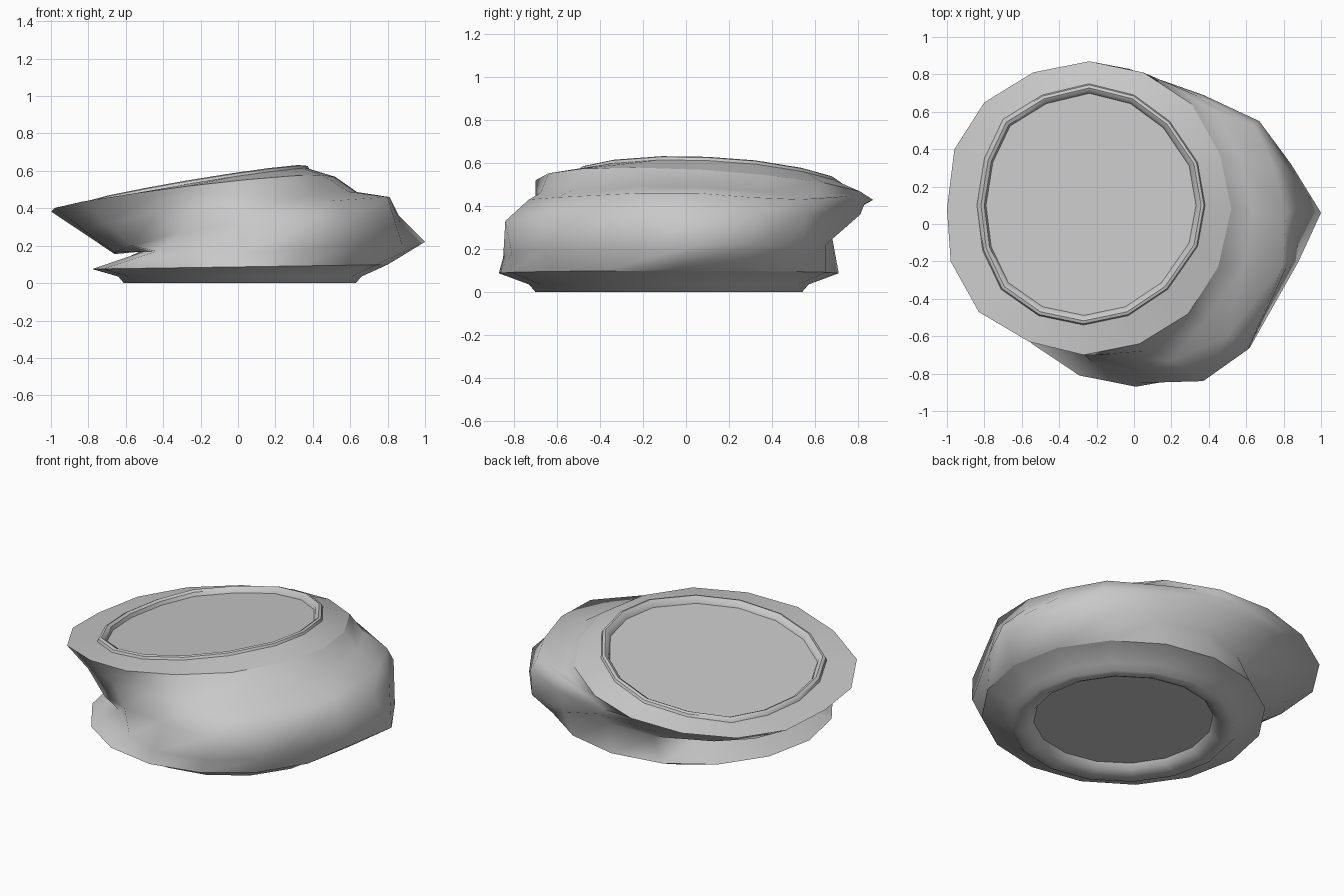
import bpy
import bmesh
import math
from mathutils import Vector

SIDES = 16

default = bpy.data.objects.get("Cube")
if default:
    bpy.data.objects.remove(default, do_unlink=True)

# Single bare metal colour
metal = bpy.data.materials.new("grey_metal")
metal.use_nodes = True
GREY = (0.58, 0.58, 0.58, 1)
metal.diffuse_color = GREY
metal.node_tree.nodes["Principled BSDF"].inputs["Base Color"].default_value = GREY


def tilted_ring(outline, centre, z, slope_x, slope_y=0.0, scale=1.0):
    """Scale a flat outline about its centre and lay it on a tilted plane."""
    ring = []
    for x, y in outline:
        dx, dy = (x - centre[0]) * scale, (y - centre[1]) * scale
        ring.append(Vector((centre[0] + dx, centre[1] + dy,
                            z + slope_x * dx + slope_y * dy)))
    return ring


def dented_ring(*points):
    """Irregular ring of hand-placed points, counter-clockwise from +x."""
    return [Vector(p) for p in points]


def loft(name, rings, cap_first=False, cap_last=False, angle=40):
    """Skin a stack of rings, listed from bottom to top."""
    bm = bmesh.new()
    rows = [[bm.verts.new(p) for p in ring] for ring in rings]
    for low, high in zip(rows, rows[1:]):
        for i in range(SIDES):
            j = (i + 1) % SIDES
            bm.faces.new((low[i], low[j], high[j], high[i]))
    if cap_first:
        bm.faces.new(rows[0][::-1])
    if cap_last:
        bm.faces.new(rows[-1])
    mesh = bpy.data.meshes.new(name)
    bm.to_mesh(mesh)
    bm.free()
    obj = bpy.data.objects.new(name, mesh)
    bpy.context.collection.objects.link(obj)
    mesh.materials.append(metal)
    bpy.ops.object.select_all(action="DESELECT")
    obj.select_set(True)
    bpy.context.view_layer.objects.active = obj
    bpy.ops.object.shade_smooth_by_angle(angle=math.radians(angle))
    return obj


# Base: recessed disc, rounded foot and sloping shoulder
BASE_CENTRE = (0.01, -0.08)
circle = [(BASE_CENTRE[0] + math.cos(math.tau * i / SIDES),
           BASE_CENTRE[1] + math.sin(math.tau * i / SIDES)) for i in range(SIDES)]


def base_ring(radius, z, tilt=0.0):
    return tilted_ring(circle, BASE_CENTRE, z, tilt, scale=radius)


base_edge = base_ring(0.79, 0.087, 0.015)
loft("base", [base_ring(0.5, 0.05), base_ring(0.52, 0.02), base_ring(0.56, 0),
              base_ring(0.62, 0), base_ring(0.65, 0.035), base_edge],
     cap_first=True, angle=50)

# Lid: tilted flange, raised rim and sunken disc
lid_outline = [
    (0.52, 0.08), (0.46, 0.37), (0.31, 0.64), (0.05, 0.81),
    (-0.24, 0.87), (-0.54, 0.81), (-0.8, 0.65), (-0.96, 0.4),
    (-1, 0.08), (-0.98, -0.2), (-0.83, -0.47), (-0.56, -0.63),
    (-0.27, -0.7), (0.03, -0.64), (0.29, -0.48), (0.45, -0.23)]
rim_outline = [
    (0.38, 0.1), (0.34, 0.33), (0.19, 0.55), (0, 0.69),
    (-0.24, 0.75), (-0.49, 0.69), (-0.7, 0.56), (-0.8, 0.35),
    (-0.84, 0.1), (-0.81, -0.14), (-0.71, -0.35), (-0.51, -0.49),
    (-0.27, -0.54), (-0.03, -0.49), (0.18, -0.35), (0.34, -0.12)]


def rim_ring(scale, z):
    return tilted_ring(rim_outline, (-0.23, 0.105), z, 0.17, -0.045, scale)


lid_edge = tilted_ring(lid_outline, (-0.24, 0.085), 0.475, 0.122, -0.06)
loft("lid", [lid_edge, rim_ring(1, 0.507), rim_ring(0.99, 0.522),
             rim_ring(0.965, 0.528), rim_ring(0.935, 0.517),
             rim_ring(0.92, 0.495)], cap_last=True)

# Crushed wall: creases listed from the left side round the back, right and front
lower_fold = dented_ring(
    (1, 0.06, 0.22), (0.84, 0.32, 0.22), (0.66, 0.55, 0.21), (0.37, 0.65, 0.22),
    (0.05, 0.68, 0.25), (-0.22, 0.63, 0.22), (-0.42, 0.47, 0.19), (-0.5, 0.25, 0.18),
    (-0.5, 0, 0.17), (-0.5, -0.27, 0.17), (-0.44, -0.53, 0.17), (-0.22, -0.74, 0.16),
    (0.03, -0.85, 0.16), (0.35, -0.81, 0.18), (0.62, -0.66, 0.2), (0.88, -0.2, 0.2))
middle_bulge = dented_ring(
    (0.86, 0.08, 0.36), (0.8, 0.32, 0.36), (0.67, 0.55, 0.36), (0.37, 0.69, 0.36),
    (0.03, 0.81, 0.36), (-0.32, 0.73, 0.31), (-0.57, 0.54, 0.25), (-0.66, 0.28, 0.19),
    (-0.66, 0, 0.155), (-0.66, -0.27, 0.165), (-0.57, -0.48, 0.2), (-0.3, -0.67, 0.27),
    (0.03, -0.79, 0.32), (0.37, -0.84, 0.33), (0.61, -0.67, 0.34), (0.83, -0.2, 0.36))
upper_shelf = dented_ring(
    (0.81, 0.05, 0.46), (0.75, 0.3, 0.44), (0.64, 0.53, 0.43), (0.35, 0.68, 0.44),
    (-0.03, 0.83, 0.41), (-0.42, 0.75, 0.37), (-0.7, 0.58, 0.33), (-0.82, 0.32, 0.28),
    (-0.83, 0.05, 0.27), (-0.82, -0.22, 0.28), (-0.7, -0.45, 0.32), (-0.43, -0.61, 0.38),
    (-0.12, -0.7, 0.42), (0.2, -0.73, 0.43), (0.5, -0.6, 0.44), (0.8, -0.22, 0.46))

# Ledge beneath the lid, tucked flat on the right side
ledge = []
for shelf, lid in zip(upper_shelf, lid_edge):
    p = shelf.lerp(lid, 0.6)
    if shelf.x > 0:
        p.z = shelf.z + 0.25 * (lid.z - shelf.z)
    ledge.append(p)

loft("crushed_wall", [base_edge, lower_fold, middle_bulge, upper_shelf, ledge, lid_edge],
     angle=80)
